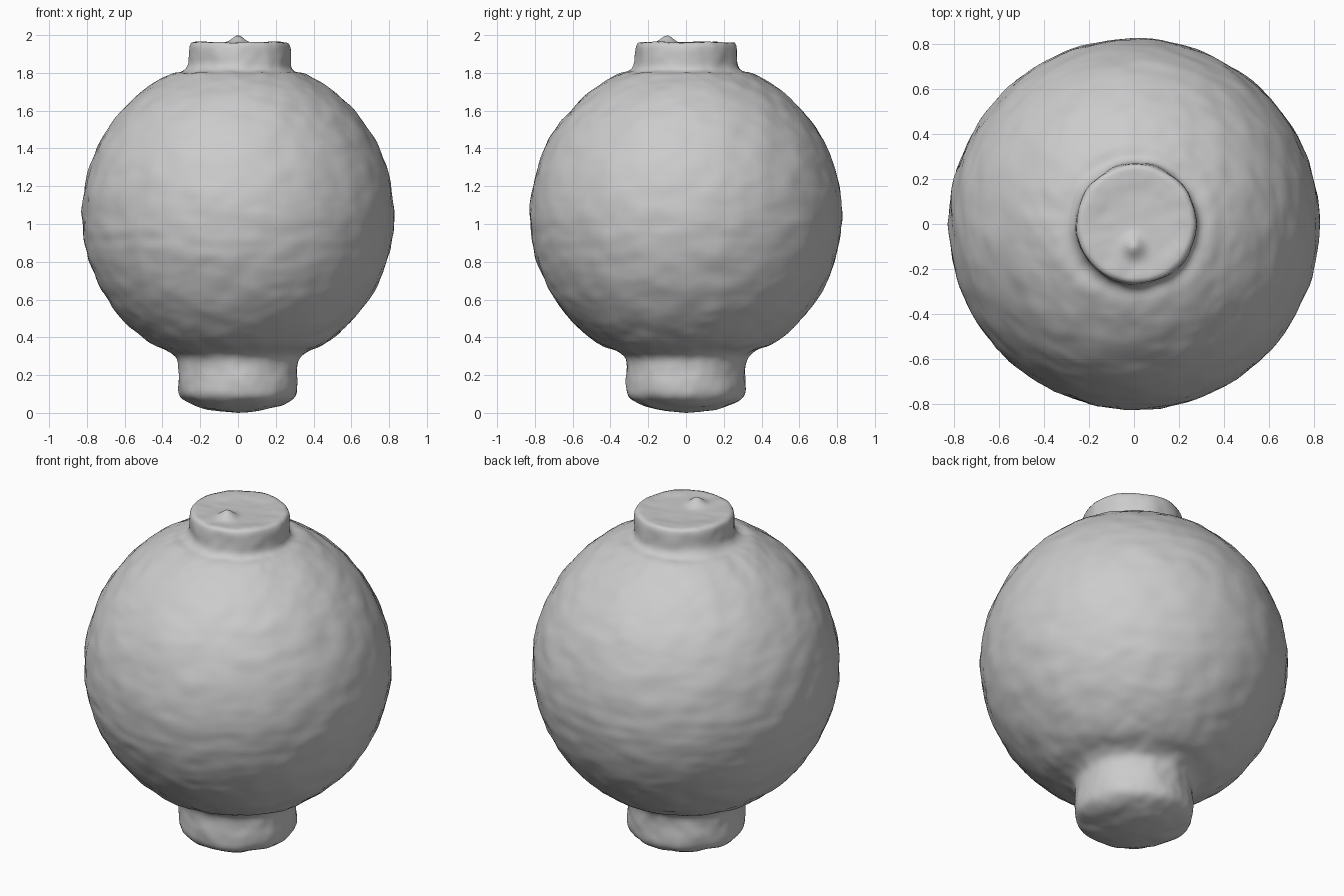
import bpy, bmesh, math
from mathutils import Vector, noise

if "Cube" in bpy.data.objects:
    bpy.data.objects.remove(bpy.data.objects["Cube"])

SEG = 128
R, CZ = 0.826, 1.05          # globe radius and centre height


def chaikin(pts, rounds=2):
    """Round the corners of an open profile, keeping its ends."""
    for _ in range(rounds):
        out = [pts[0]]
        for a, b in zip(pts, pts[1:]):
            a, b = Vector(a), Vector(b)
            out += [a.lerp(b, 0.25), a.lerp(b, 0.75)]
        pts = out + [pts[-1]]
    return [Vector(p) for p in pts]


def resample(pts, step):
    """Space profile points evenly along the curve."""
    out, need = [pts[0]], step
    for a, b in zip(pts, pts[1:]):
        length = (b - a).length
        d = need
        while d < length:
            out.append(a.lerp(b, d / length))
            d += step
        need = d - length
    return out + [pts[-1]]


# Profile (radius, height): foot, round globe, short neck and flat cap
foot = [(0, 0), (0.10, 0.008), (0.20, 0.028), (0.275, 0.06), (0.312, 0.09),
        (0.317, 0.16), (0.312, 0.23), (0.318, 0.29), (0.36, 0.325)]
globe = []
for i in range(29):
    t = math.radians(-57 + i * (57 + 65) / 28)
    globe.append((R * math.cos(t), CZ + R * math.sin(t)))
neck = [(0.30, 1.805), (0.272, 1.835), (0.27, 1.89), (0.268, 1.94), (0.258, 1.964),
        (0.22, 1.962), (0.12, 1.955), (0, 1.955)]
profile = resample(chaikin(foot + globe + neck), 0.018)

# Spin the profile into one continuous skin
bm = bmesh.new()
rings = []
for r, z in profile[1:-1]:
    rings.append([bm.verts.new((r * math.cos(2 * math.pi * k / SEG),
                                r * math.sin(2 * math.pi * k / SEG), z))
                  for k in range(SEG)])
bottom = bm.verts.new((0, 0, profile[0][1]))
top = bm.verts.new((0, 0, profile[-1][1]))
for k in range(SEG):
    n = (k + 1) % SEG
    for lo, hi in zip(rings, rings[1:]):
        bm.faces.new((lo[k], lo[n], hi[n], hi[k]))
    bm.faces.new((bottom, rings[0][n], rings[0][k]))
    bm.faces.new((top, rings[-1][k], rings[-1][n]))
bm.normal_update()

# Hand-worked surface: fine dents, faint horizontal ripples round the middle
moves = []
for v in bm.verts:
    p = v.co
    rad = math.hypot(p.x, p.y)
    d = 0.007 * noise.noise(p * 9) + 0.003 * noise.noise(p * 19)
    band = math.exp(-((p.z - 0.98) / 0.16) ** 2)
    d += 0.004 * band * noise.noise(Vector((p.x * 2, p.y * 2, p.z * 18)))
    moves.append((v, v.normal * d * min(1, rad / 0.2)))
for v, m in moves:
    v.co += m
    # neck leans slightly to the right
    if v.co.z > 1.8:
        v.co.x += 0.009 * min(1, (v.co.z - 1.8) / 0.05)
    # small pointed nub on the cap
    if v.co.z > 1.93:
        d = math.hypot(v.co.x, v.co.y + 0.10)
        v.co.z += 0.042 * math.exp(-(d / 0.045) ** 2)
    v.co.z = max(v.co.z, 0)

mesh = bpy.data.meshes.new("round_jar")
bm.to_mesh(mesh)
bm.free()
jar = bpy.data.objects.new("round_jar", mesh)
bpy.context.collection.objects.link(jar)
for f in mesh.polygons:
    f.use_smooth = True
